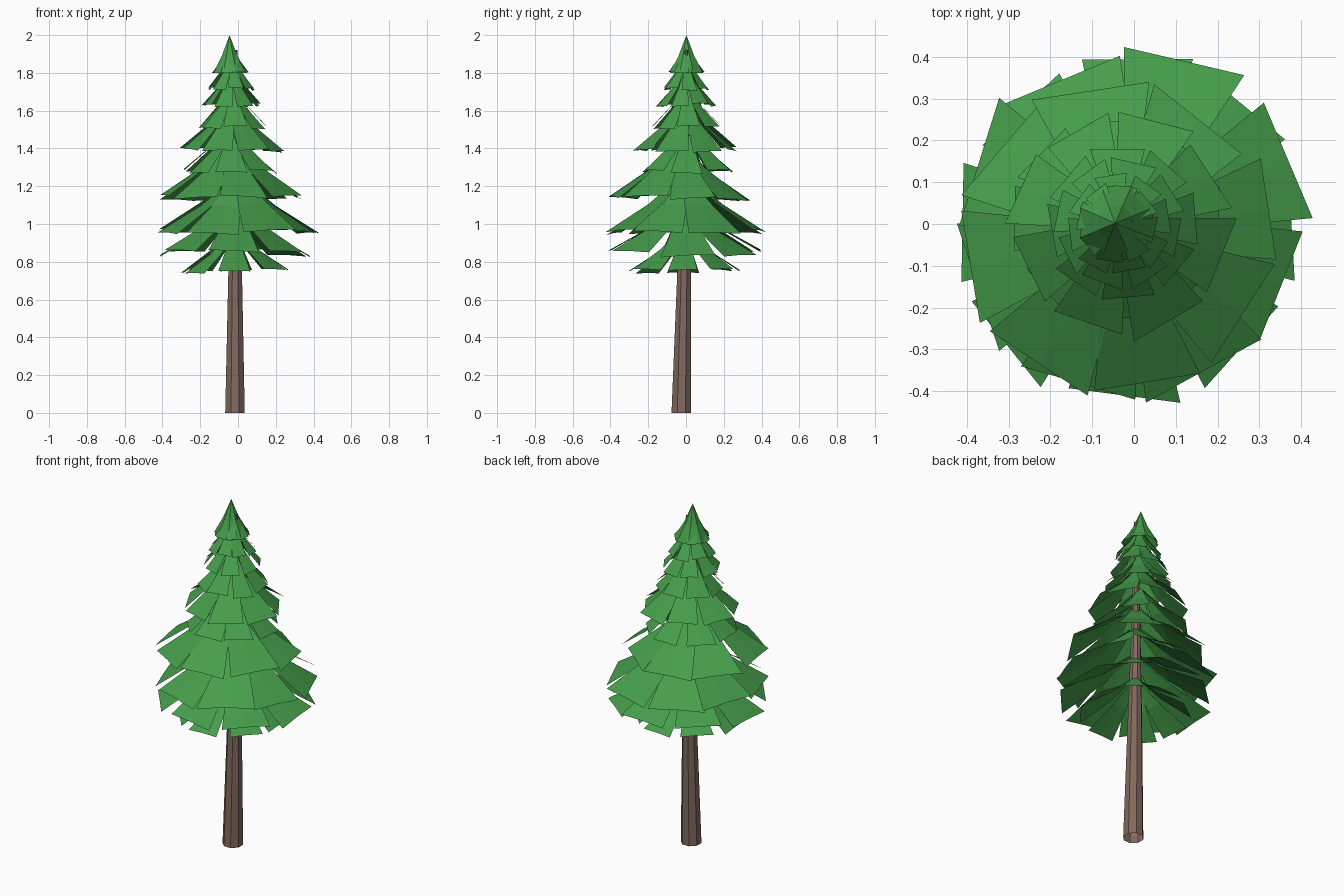
import bpy, bmesh, math, random
from mathutils import Vector

if "Cube" in bpy.data.objects:
    bpy.data.objects.remove(bpy.data.objects["Cube"])

random.seed(11)


def material(name, rgb):
    m = bpy.data.materials.new(name)
    m.diffuse_color = (*rgb, 1)
    m.use_nodes = True
    m.node_tree.nodes["Principled BSDF"].inputs["Base Color"].default_value = m.diffuse_color
    return m


GREEN = material("needle green", (0.06, 0.34, 0.07))
BROWN = material("bark brown", (0.22, 0.14, 0.11))


def finish(bm, name, mat):
    me = bpy.data.meshes.new(name)
    bm.to_mesh(me)
    bm.free()
    me.materials.append(mat)
    ob = bpy.data.objects.new(name, me)
    bpy.context.collection.objects.link(ob)
    return ob


def loft(name, mat, rings, sides):
    """Skin open rings of (x, y, z, radius); a zero radius makes a point."""
    bm = bmesh.new()
    loops = []
    for x, y, z, r in rings:
        if r == 0:
            loops.append([bm.verts.new((x, y, z))] * sides)
            continue
        loops.append([bm.verts.new((x + r * math.cos(math.tau * (i + .5) / sides),
                                    y + r * math.sin(math.tau * (i + .5) / sides), z))
                      for i in range(sides)])
    for a, b in zip(loops, loops[1:]):
        for i in range(sides):
            j = (i + 1) % sides
            quad = list(dict.fromkeys((a[i], a[j], b[j], b[i])))
            bm.faces.new(quad)
    return finish(bm, name, mat)


def add_bough(bm, cx, cy, z, radius, rise, angle, width):
    """One drooping trapezoid bough with a faint ridge and a flared tip."""
    out = Vector((math.cos(angle), math.sin(angle), 0))
    side = Vector((-out.y, out.x, 0))
    roll = random.uniform(-.06, .06)
    skew = random.uniform(-.1, .1)
    rows = []
    for t, drop, w in ((.05, 0, .12), (.45, .5, .55), (1, 1, 1)):
        row = []
        for s in (-1, 0, 1):
            half = s * width * w / 2
            p = Vector((cx, cy, z + rise * (1 - drop)))
            p += out * (radius * t + half * skew) + side * half
            p.z += half * roll + (.015 * width * w if s == 0 else 0)
            row.append(bm.verts.new(p))
        rows.append(row)
    for a, b in zip(rows, rows[1:]):
        for i in range(2):
            bm.faces.new((a[i], b[i], b[i + 1], a[i + 1]))


# tapering, slightly leaning trunk, open at both ends
loft("trunk", BROWN, [(-.016, -.025, 0, .056), (-.015, -.01, .75, .039),
                      (-.014, 0, 1.3, .024), (-.012, .002, 1.92, .01)], 8)

# tiers: centre x, y, rim height, rim radius, rise, bough count, phase, fill
TIERS = [
    (-.02, -.01, .75, .29, .21, 8, 45, .74),
    (-.01, -.01, .845, .40, .25, 8, 0, .88),
    (0, 0, .96, .40, .29, 8, 25, .95),
    (-.035, -.03, 1.14, .355, .28, 8, 10, .95),
    (-.04, .005, 1.28, .24, .23, 8, 0, .85),
    (-.03, 0, 1.395, .255, .25, 8, 25, .92),
    (-.03, 0, 1.51, .175, .21, 8, 5, .9),
    (-.035, 0, 1.63, .148, .19, 8, 30, .9),
    (-.035, 0, 1.715, .118, .17, 8, 10, .9),
    (-.04, 0, 1.80, .092, .14, 8, 35, .9),
]
for k, (cx, cy, z, radius, rise, count, phase, fill) in enumerate(TIERS):
    bm = bmesh.new()
    for i in range(count):
        angle = math.radians(phase) + math.tau * (i + random.uniform(-.07, .07)) / count
        width = radius * math.tau / count * fill * random.uniform(.9, 1.08)
        add_bough(bm, cx, cy, z + random.uniform(-.06, .06) * rise,
                  radius * random.uniform(.95, 1.03), rise, angle, width)
    finish(bm, f"bough_tier_{k + 1}", GREEN)

# flared pointed crown
loft("crown_tip", GREEN, [(-.042, .003, 1.80, .095), (-.044, .002, 1.89, .045),
                          (-.045, .002, 2.0, 0)], 8)
